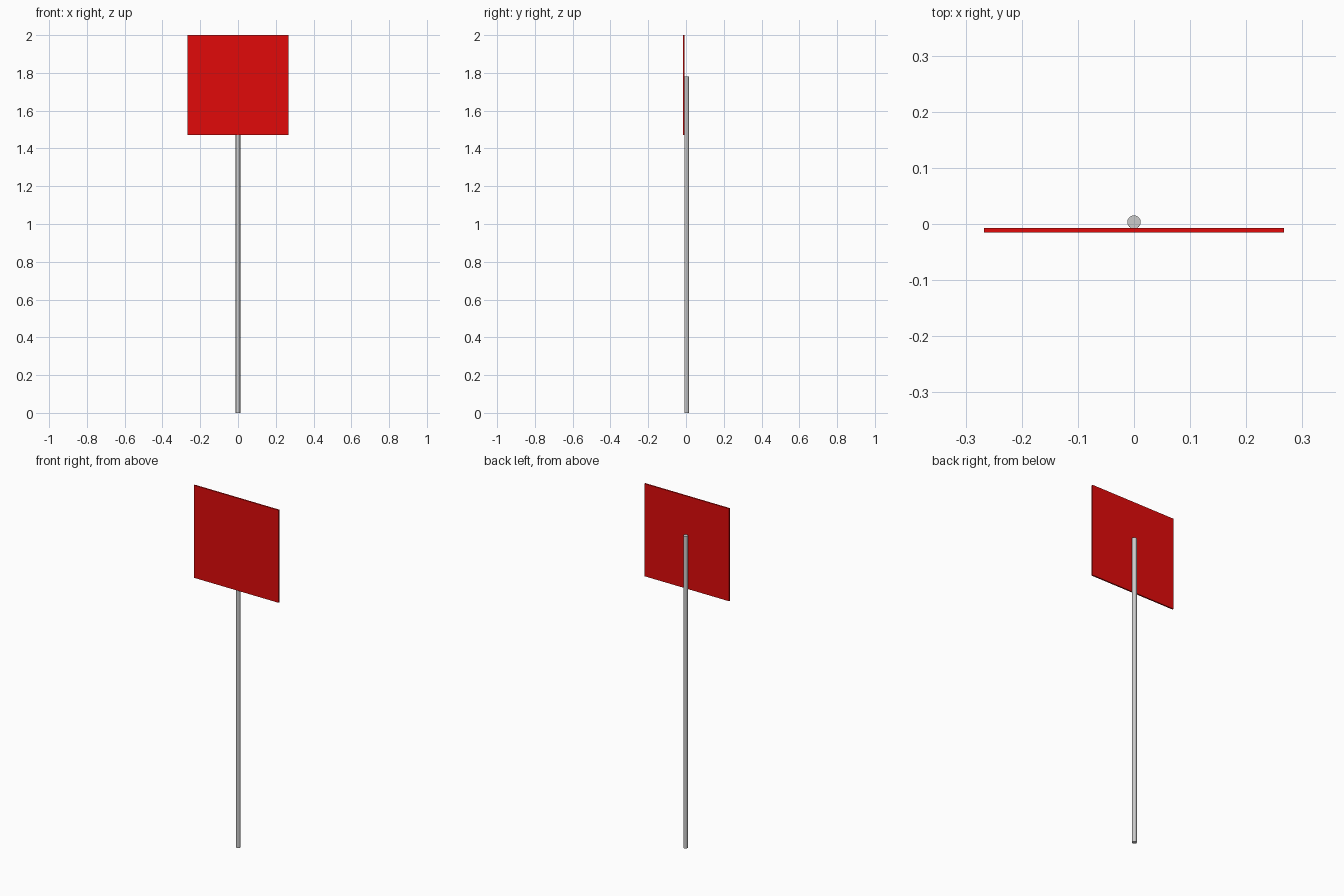
import bpy
from math import radians

if "Cube" in bpy.data.objects:
    bpy.data.objects.remove(bpy.data.objects["Cube"])

# round grey post standing on the ground
POST_TOP, POST_R, POST_Y = 1.78, 0.012, 0.0035
bpy.ops.mesh.primitive_cylinder_add(vertices=16, radius=POST_R, depth=POST_TOP,
                                    location=(0, POST_Y, POST_TOP / 2))
post = bpy.context.object
post.name = "post"
bpy.ops.object.shade_smooth_by_angle(angle=radians(40))

# thin square red panel fixed to the front of the post
WIDTH, BOTTOM, TOP = 0.534, 1.472, 2.0
FRONT, BACK = -0.0155, -0.0075
bpy.ops.mesh.primitive_cube_add(size=1, location=(0, (FRONT + BACK) / 2, (BOTTOM + TOP) / 2))
panel = bpy.context.object
panel.name = "sign_panel"
panel.scale = (WIDTH, BACK - FRONT, TOP - BOTTOM)
bpy.ops.object.transform_apply(location=False, rotation=False, scale=True)

red = bpy.data.materials.new("red")
red.diffuse_color = (0.75, 0.003, 0.003, 1)
red.use_nodes = True
red.node_tree.nodes["Principled BSDF"].inputs["Base Color"].default_value = red.diffuse_color
panel.data.materials.append(red)
